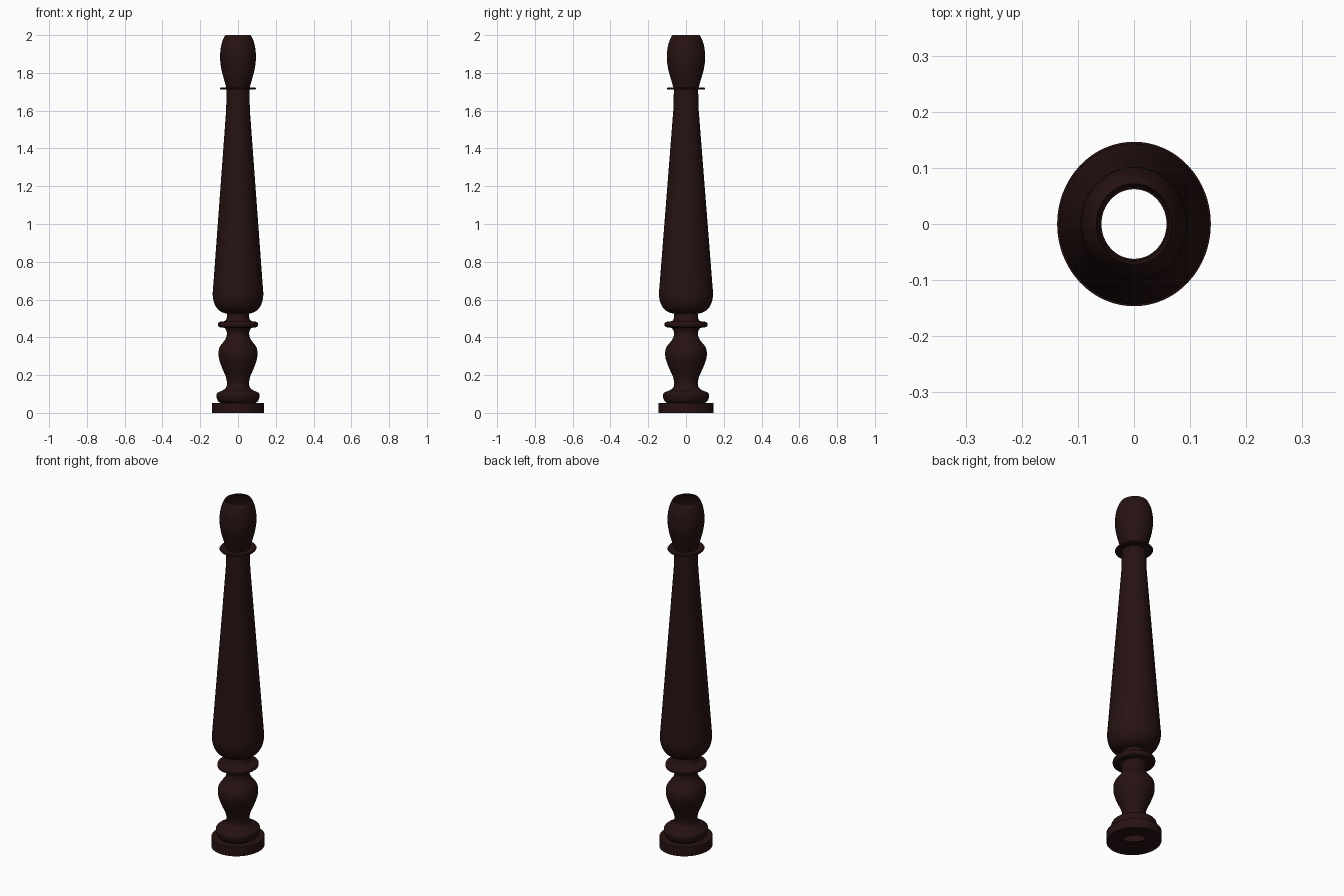
import bpy, bmesh, math

cube = bpy.data.objects.get("Cube")
if cube:
    bpy.data.objects.remove(cube, do_unlink=True)

SIDES = 64
DEPTH = 1.07  # the turning is slightly oval

wood = bpy.data.materials.new("dark brown wood")
colour = (0.020, 0.006, 0.006, 1)
wood.use_nodes = True
wood.diffuse_color = colour
wood.node_tree.nodes["Principled BSDF"].inputs["Base Color"].default_value = colour


def smooth(points, steps=4):
    """Catmull-Rom curve through (radius, height) points."""
    pts = [points[0]] + points + [points[-1]]
    out = []
    for a, b, c, d in zip(pts, pts[1:], pts[2:], pts[3:]):
        for s in range(steps):
            t = s / steps
            out.append(tuple(
                0.5 * (2 * q + (r - p) * t + (2 * p - 5 * q + 4 * r - u) * t ** 2
                       + (3 * q - p - 3 * r + u) * t ** 3)
                for p, q, r, u in zip(a, b, c, d)))
    return out + [points[-1]]


def lathe(name, profile):
    """Spin an open profile into a hollow turned part."""
    bm = bmesh.new()
    rings = []
    for r, z in profile:
        rings.append([bm.verts.new((r * math.cos(a), r * DEPTH * math.sin(a), z))
                      for a in (2 * math.pi * i / SIDES for i in range(SIDES))])
    for low, high in zip(rings, rings[1:]):
        for i in range(SIDES):
            j = (i + 1) % SIDES
            bm.faces.new((low[i], low[j], high[j], high[i]))
    mesh = bpy.data.meshes.new(name)
    bm.to_mesh(mesh)
    bm.free()
    mesh.materials.append(wood)
    obj = bpy.data.objects.new(name, mesh)
    bpy.context.collection.objects.link(obj)
    bpy.ops.object.select_all(action="DESELECT")
    obj.select_set(True)
    bpy.context.view_layer.objects.active = obj
    bpy.ops.object.shade_smooth_by_angle(angle=math.radians(40))


# Flat foot with a hole underneath
lathe("foot", [(0.058, 0), (0.137, 0), (0.137, 0.053), (0.095, 0.053)])

# Rounded collar rising into the lower neck
lathe("foot_collar", smooth([(0.095, 0.053), (0.108, 0.066), (0.114, 0.09), (0.108, 0.107),
                             (0.08, 0.12), (0.063, 0.135), (0.058, 0.155)]))

# Vase-shaped bulge
lathe("lower_vase", smooth([(0.058, 0.155), (0.064, 0.19), (0.085, 0.24), (0.1, 0.285),
                            (0.103, 0.32), (0.096, 0.35), (0.07, 0.385), (0.06, 0.41),
                            (0.06, 0.43), (0.07, 0.45)]))

# Thin rounded ring and short neck
lathe("lower_ring", smooth([(0.07, 0.45), (0.1, 0.455), (0.106, 0.468), (0.1, 0.481),
                            (0.07, 0.486), (0.06, 0.5)]) + [(0.058, 0.525)])

# Long tapered shaft with a rounded bottom
lathe("shaft", smooth([(0.058, 0.525), (0.085, 0.533), (0.11, 0.552), (0.127, 0.585),
                       (0.134, 0.625), (0.132, 0.66)]) + [(0.063, 1.6), (0.06, 1.712)])

# Flat disc under the finial
lathe("upper_disc", [(0.06, 1.712), (0.092, 1.712), (0.095, 1.717), (0.092, 1.722), (0.062, 1.722)])

# Open bulb at the top
lathe("top_bulb", smooth([(0.062, 1.722), (0.074, 1.765), (0.088, 1.82), (0.095, 1.88),
                          (0.09, 1.94), (0.078, 1.98), (0.067, 2.0)]))
